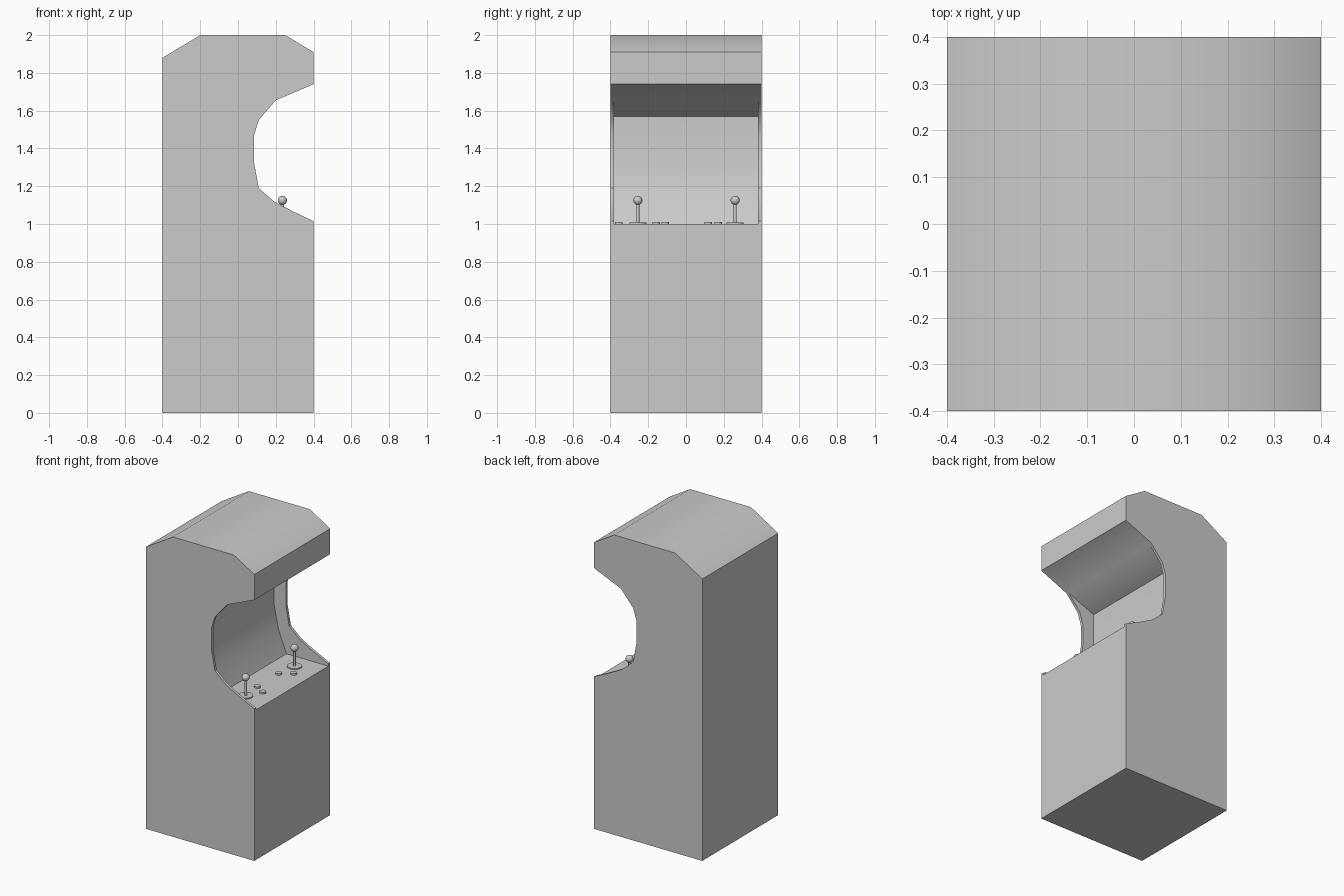
import bpy, bmesh
from mathutils import Matrix

if "Cube" in bpy.data.objects:
    bpy.data.objects.remove(bpy.data.objects["Cube"])


def prism(name, profile, half):
    """Extrude an (x, z) outline symmetrically along y."""
    bm = bmesh.new()
    face = bm.faces.new([bm.verts.new((x, -half, z)) for x, z in profile])
    ext = bmesh.ops.extrude_face_region(bm, geom=[face])["geom"]
    verts = [v for v in ext if isinstance(v, bmesh.types.BMVert)]
    bmesh.ops.translate(bm, verts=verts, vec=(0, 2 * half, 0))
    bmesh.ops.recalc_face_normals(bm, faces=bm.faces[:])
    return finish(name, bm)


def finish(name, bm):
    mesh = bpy.data.meshes.new(name)
    bm.to_mesh(mesh)
    bm.free()
    ob = bpy.data.objects.new(name, mesh)
    bpy.context.collection.objects.link(ob)
    return ob


def smooth(ob):
    bpy.ops.object.select_all(action='DESELECT')
    ob.select_set(True)
    bpy.context.view_layer.objects.active = ob
    bpy.ops.object.shade_smooth_by_angle(angle=0.6)


def disc(bm, x, y, z0, z1, r, n=24):
    bmesh.ops.create_cone(bm, cap_ends=True, segments=n, radius1=r, radius2=r, depth=z1 - z0,
                          matrix=Matrix.Translation((x, y, (z0 + z1) / 2)))


# Cabinet body with the scooped side outline
cabinet = prism("cabinet", [
    (-0.4, 0), (0.4, 0), (0.4, 1.015), (0.29, 1.067), (0.19, 1.12), (0.11, 1.19),
    (0.085, 1.325), (0.085, 1.47), (0.11, 1.55), (0.2, 1.655), (0.4, 1.74),
    (0.4, 1.91), (0.25, 2.0), (-0.2, 2.0), (-0.4, 1.88)], 0.4)

# Recess between the side panels: control deck, curved screen, sloping ceiling
cutter = prism("recess_cutter", [
    (0.5, 1.0), (0.09, 1.0), (0.03, 1.15), (0.0, 1.3), (0.0, 1.57),
    (0.21, 1.656), (0.3, 1.5), (0.5, 1.5)], 0.382)
cutter.hide_render = True
mod = cabinet.modifiers.new("recess", 'BOOLEAN')
mod.operation = 'DIFFERENCE'
mod.solver = 'EXACT'
mod.object = cutter
bpy.context.view_layer.objects.active = cabinet
bpy.ops.object.modifier_apply(modifier="recess")
bpy.data.objects.remove(cutter)
smooth(cabinet)

DECK = 1.0

# Joysticks: base plate, shaft and ball
for name, y in (("left_joystick", -0.255), ("right_joystick", 0.26)):
    bm = bmesh.new()
    disc(bm, 0.235, y, DECK - 0.002, DECK + 0.007, 0.045, 32)
    disc(bm, 0.235, y, DECK, DECK + 0.11, 0.008, 16)
    bmesh.ops.create_uvsphere(bm, u_segments=24, v_segments=14, radius=0.024,
                              matrix=Matrix.Translation((0.235, y, 1.125)))
    smooth(finish(name, bm))

# Push buttons
bm = bmesh.new()
for x, y in ((0.22, -0.11), (0.293, -0.157), (0.218, 0.118), (0.292, 0.17), (0.22, -0.355)):
    disc(bm, x, y, DECK - 0.002, DECK + 0.011, 0.02)
smooth(finish("buttons", bm))
